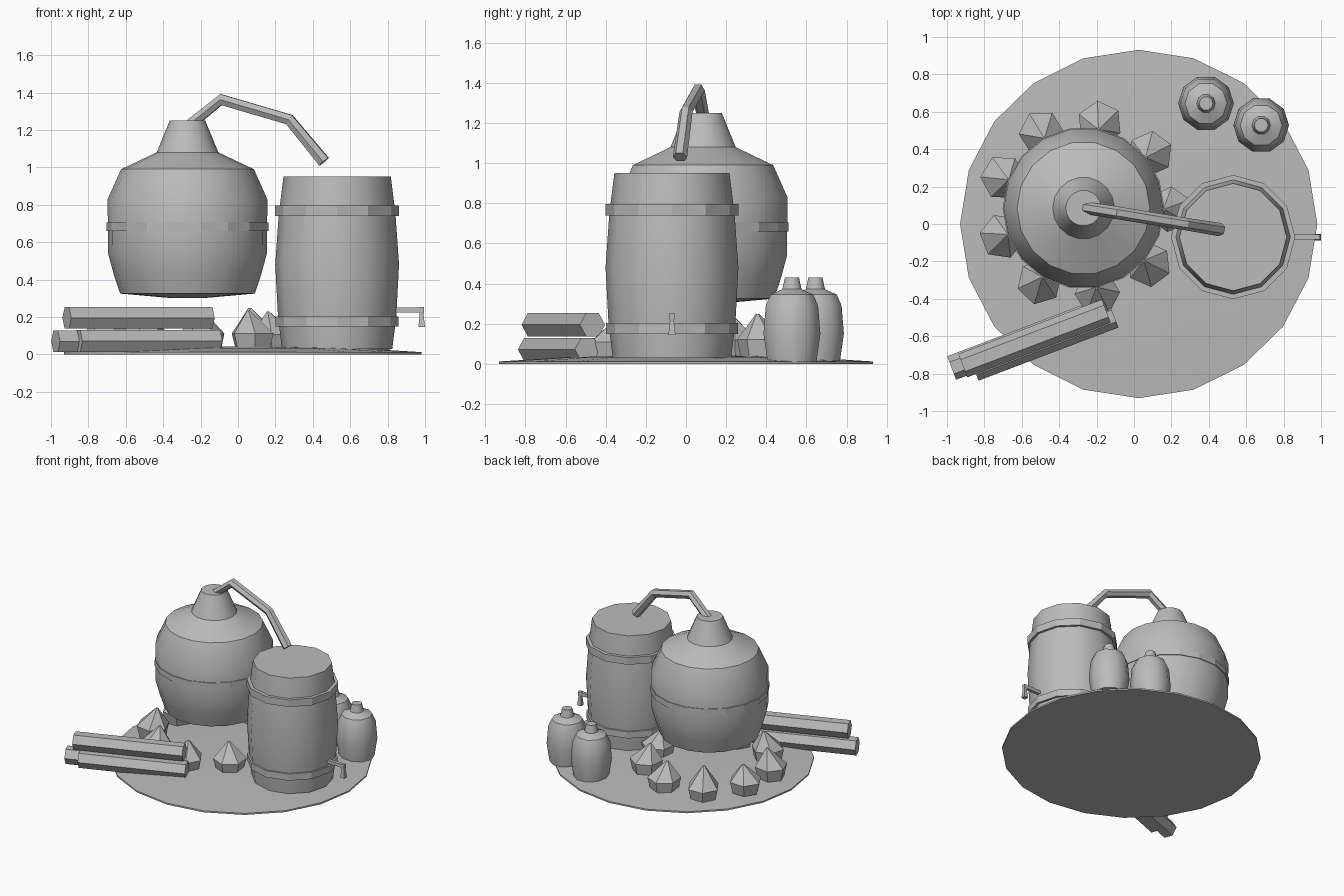
import bpy, bmesh, math, random
from math import cos, sin, tau
from mathutils import Vector, Matrix

random.seed(4)
cube = bpy.data.objects.get("Cube")
if cube:
    bpy.data.objects.remove(cube)

grey = bpy.data.materials.new("plain grey")
grey.use_nodes = True
grey.diffuse_color = (0.5, 0.5, 0.5, 1)
grey.node_tree.nodes["Principled BSDF"].inputs["Base Color"].default_value = (0.5, 0.5, 0.5, 1)


def finish(name, bm, smooth=None):
    bmesh.ops.recalc_face_normals(bm, faces=bm.faces)
    mesh = bpy.data.meshes.new(name)
    bm.to_mesh(mesh)
    bm.free()
    mesh.materials.append(grey)
    obj = bpy.data.objects.new(name, mesh)
    bpy.context.collection.objects.link(obj)
    if smooth:
        bpy.ops.object.select_all(action="DESELECT")
        obj.select_set(True)
        bpy.context.view_layer.objects.active = obj
        bpy.ops.object.shade_smooth_by_angle(angle=math.radians(smooth))
    return obj


def skin(bm, rings, closed=False):
    """Bridge equal rings of points; cap the ends unless the loop is closed."""
    loops = [[bm.verts.new(p) for p in ring] for ring in rings]
    n = len(loops[0])
    pairs = list(zip(loops, loops[1:]))
    if closed:
        pairs.append((loops[-1], loops[0]))
    else:
        bm.faces.new(loops[0])
        bm.faces.new(loops[-1])
    for a, b in pairs:
        for i in range(n):
            j = (i + 1) % n
            bm.faces.new((a[i], a[j], b[j], b[i]))


def lathe(name, centre, profile, sides, smooth=None, turn=0.0, closed=False, scale=(1, 1)):
    rings = []
    for r, z in profile:
        rings.append([(centre[0] + r * scale[0] * cos(turn + tau * i / sides),
                       centre[1] + r * scale[1] * sin(turn + tau * i / sides), z)
                      for i in range(sides)])
    bm = bmesh.new()
    skin(bm, rings, closed)
    return finish(name, bm, smooth)


def band(name, centre, low, high, inner, outer, sides):
    return lathe(name, centre, [(inner, low), (outer, low), (outer, high), (inner, high)],
                 sides, closed=True)


def tube(name, path, radii, sides=6):
    """Sweep a polygon along a bent path."""
    pts = [Vector(p) for p in path]
    rings = []
    for k, p in enumerate(pts):
        along = (pts[min(k + 1, len(pts) - 1)] - pts[max(k - 1, 0)]).normalized()
        side = along.cross(Vector((0, 0, 1))).normalized()
        up = side.cross(along)
        rings.append([p + radii[k] * (side * cos(tau * i / sides) + up * sin(tau * i / sides))
                      for i in range(sides)])
    bm = bmesh.new()
    skin(bm, rings)
    return finish(name, bm)


def box(name, centre, size):
    bm = bmesh.new()
    bmesh.ops.create_cube(bm, size=1, matrix=Matrix.Translation(centre) @ Matrix.Diagonal((*size, 1)))
    return finish(name, bm)


# Ground patch, slightly domed
lathe("ground", (0.025, 0), [(0.955, 0), (0.955, 0.012), (0.6, 0.034), (0.2, 0.042)],
      20, 30, scale=(1, 0.975))

# Boiling pot with its seam
POT = (-0.27, 0.085)
lathe("pot", POT, [(0.1, 0.302), (0.36, 0.325), (0.395, 0.43), (0.425, 0.54), (0.427, 0.83),
                   (0.355, 0.99), (0.165, 1.08), (0.095, 1.25)], 18, 32)
band("pot_seam", POT, 0.66, 0.705, 0.41, 0.432, 18)

# Bent spout pipe
tube("pipe", [(-0.28, 0.09, 1.21), (-0.09, 0.06, 1.362), (0.275, 0, 1.255), (0.46, -0.03, 1.03)],
     [0.032, 0.034, 0.033, 0.036])

# Barrel with hoops
BARREL = (0.53, -0.07)
lathe("barrel", BARREL, [(0.295, 0.03), (0.316, 0.2), (0.331, 0.48), (0.312, 0.75), (0.287, 0.95)],
      12, 40)
for name, low, high, outer in (("lower_hoop", 0.15, 0.203, 0.329), ("upper_hoop", 0.74, 0.797, 0.332)):
    band(name, BARREL, low, high, 0.29, outer, 12)

# Tap: a spout arm with a flared nozzle
box("tap_arm", (0.9, -0.07, 0.238), (0.18, 0.026, 0.026))
lathe("tap_nozzle", (0.982, -0.07), [(0.025, 0.145), (0.015, 0.21), (0.019, 0.253)], 4, turn=tau / 8)

# Jugs
for name, centre in (("back_jug", (0.385, 0.645)), ("side_jug", (0.68, 0.528))):
    lathe(name, centre, [(0.128, 0.01), (0.149, 0.15), (0.137, 0.29), (0.112, 0.345),
                         (0.05, 0.372), (0.037, 0.43)], 10, 40)

# Ring of pointed hearth stones
for k in range(9):
    angle = tau * (k - 0.02) / 9
    bm = bmesh.new()
    spin = random.uniform(0, tau)
    centre = Vector((POT[0] + 0.46 * cos(angle), POT[1] + 0.46 * sin(angle), 0))
    rings = []
    for r, z, inward in ((0.1, 0.02, 0), (0.122, 0.11, 0), (0.008, 0.24, 0.03)):
        top = z + random.uniform(-0.015, 0.015)
        rings.append([centre + Vector((r * cos(spin + tau * i / 6) - inward * cos(angle),
                                       r * sin(spin + tau * i / 6) - inward * sin(angle), top))
                      for i in range(6)])
    skin(bm, rings)
    finish(f"hearth_stone_{k + 1}", bm)

# Firewood: two logs below, one on top
along = Vector((0.935, 0.355, 0))
for name, start, length in (("back_log", (-0.975, -0.77, 0.07), 0.8),
                            ("front_log", (-0.855, -0.775, 0.072), 0.8),
                            ("top_log", (-0.915, -0.757, 0.195), 0.82)):
    first = Vector(start)
    tube(name, [first, first + along * length], [0.067, 0.067])
